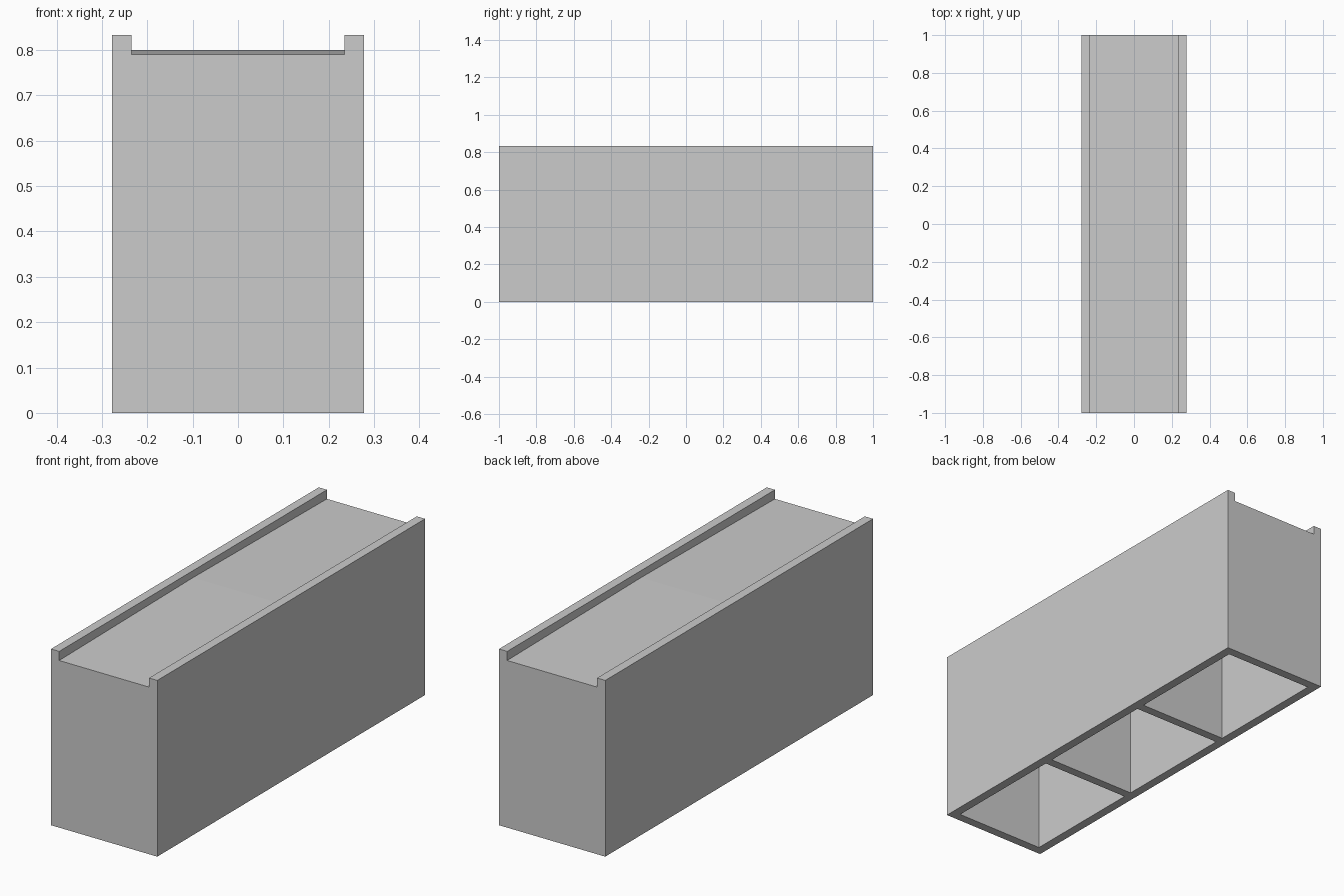
import bpy, bmesh

if "Cube" in bpy.data.objects:
    bpy.data.objects.remove(bpy.data.objects["Cube"])

HALF_X, HALF_Y, TOP = 0.278, 1.0, 0.833
WALL = 0.043
DECK_END, DECK_MID = 0.79, 0.80   # deck rises very slightly to mid length
CEILING = 0.75                    # top of the open compartments


def make_object(name, bm):
    bmesh.ops.recalc_face_normals(bm, faces=bm.faces)
    mesh = bpy.data.meshes.new(name)
    bm.to_mesh(mesh)
    bm.free()
    obj = bpy.data.objects.new(name, mesh)
    bpy.context.collection.objects.link(obj)
    return obj


def box(name, x0, x1, y0, y1, z0, z1):
    bm = bmesh.new()
    bmesh.ops.create_cube(bm, size=1)
    for v in bm.verts:
        v.co = ((x0 + x1) / 2 + v.co.x * (x1 - x0),
                (y0 + y1) / 2 + v.co.y * (y1 - y0),
                (z0 + z1) / 2 + v.co.z * (z1 - z0))
    return make_object(name, bm)


# Body: U-topped section lofted from front to back, with side rails
def section(deck):
    inner = HALF_X - WALL
    right = [(HALF_X, 0), (HALF_X, TOP), (inner, TOP), (inner, deck)]
    return right + [(-x, z) for x, z in reversed(right)]


bm = bmesh.new()
rings = [[bm.verts.new((x, y, z)) for x, z in section(deck)]
         for y, deck in ((-HALF_Y, DECK_END), (0, DECK_MID), (HALF_Y, DECK_END))]
for a, b in zip(rings, rings[1:]):
    for i in range(len(a)):
        j = (i + 1) % len(a)
        bm.faces.new((a[i], a[j], b[j], b[i]))
bm.faces.new(rings[0])
bm.faces.new(rings[-1])
body = make_object("trough_body", bm)

# Three open compartments cut from below
length = (2 * HALF_Y - 4 * WALL) / 3
for i in range(3):
    y0 = -HALF_Y + WALL + i * (length + WALL)
    cutter = box(f"compartment_cutter_{i + 1}", -HALF_X + WALL, HALF_X - WALL,
                 y0, y0 + length, -0.1, CEILING)
    cutter.hide_render = True
    cutter.hide_viewport = True
    cutter.display_type = 'WIRE'
    mod = body.modifiers.new(f"compartment_{i + 1}", 'BOOLEAN')
    mod.operation = 'DIFFERENCE'
    mod.solver = 'EXACT'
    mod.object = cutter
